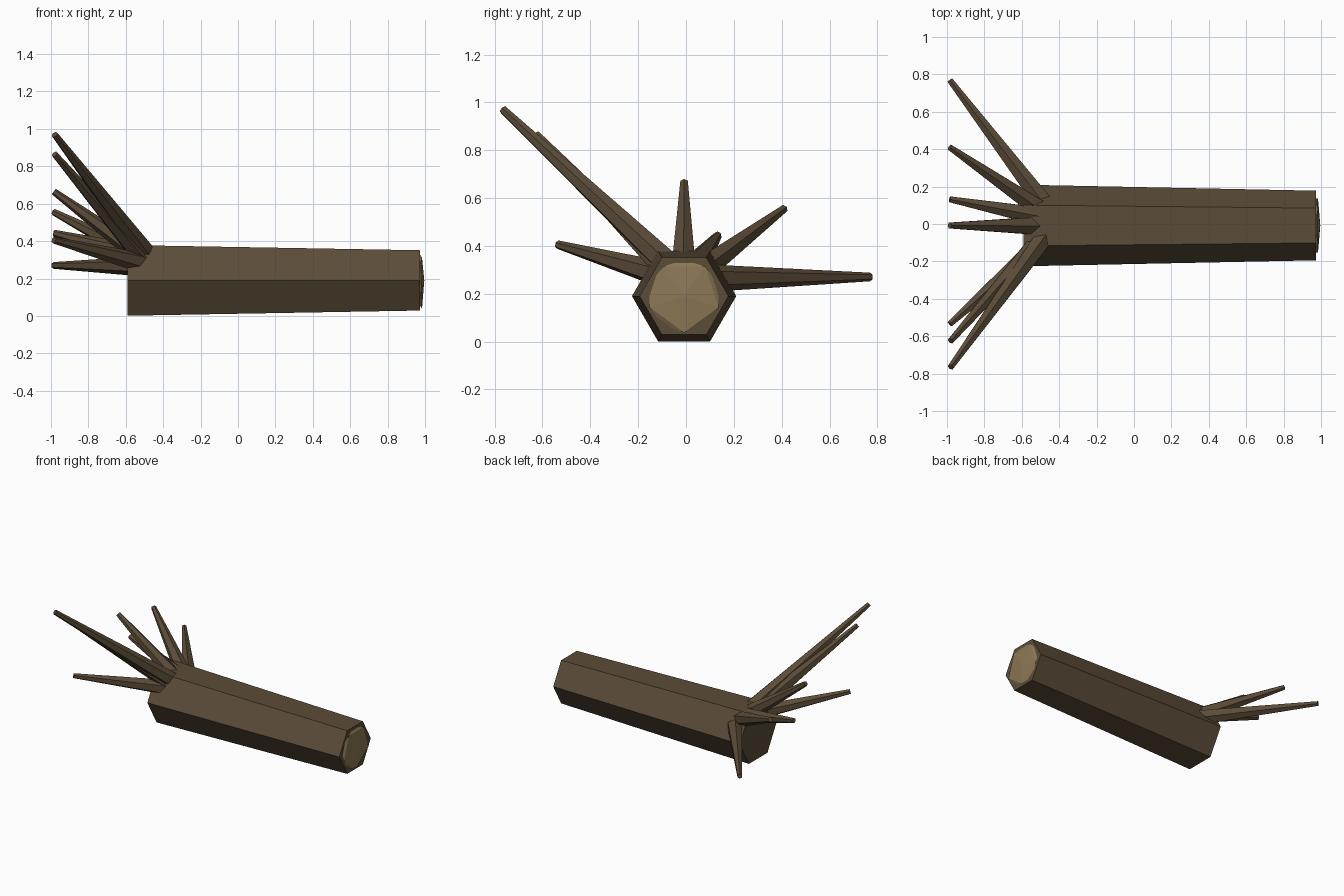
import bpy, bmesh, math
from mathutils import Vector, Matrix

if "Cube" in bpy.data.objects:
    bpy.data.objects.remove(bpy.data.objects["Cube"])


def material(name, colour):
    m = bpy.data.materials.new(name)
    m.diffuse_color = (*colour, 1)
    m.use_nodes = True
    m.node_tree.nodes["Principled BSDF"].inputs["Base Color"].default_value = m.diffuse_color
    return m


bark = material("bark brown", (0.105, 0.072, 0.040))
wood = material("cut wood", (0.262, 0.188, 0.090))


def finish(bm, name, mat):
    me = bpy.data.meshes.new(name)
    bm.to_mesh(me)
    bm.free()
    me.materials.append(mat)
    ob = bpy.data.objects.new(name, me)
    bpy.context.collection.objects.link(ob)
    return ob


def tapered(name, start, end, r1, r2, mat, spin=0.0):
    """Six-sided tapered bar between two points."""
    a, b = Vector(start), Vector(end)
    d = b - a
    bm = bmesh.new()
    rot = d.to_track_quat('Z', 'Y').to_matrix().to_4x4()
    mtx = Matrix.Translation((a + b) / 2) @ rot @ Matrix.Rotation(spin, 4, 'Z')
    bmesh.ops.create_cone(bm, cap_ends=True, segments=6, radius1=r1,
                          radius2=r2, depth=d.length, matrix=mtx)
    return finish(bm, name, mat)


# Trunk: hexagon with flat top and bottom, corners pointing to the sides
CY, CZ = -0.008, 0.19
bm = bmesh.new()
mtx = (Matrix.Translation((0.191, CY, CZ)) @ Matrix.Rotation(math.pi / 2, 4, 'Y')
       @ Matrix.Rotation(math.pi / 2, 4, 'Z'))
bmesh.ops.create_cone(bm, cap_ends=True, segments=6, radius1=0.218,
                      radius2=0.186, depth=1.566, matrix=mtx)
# keep corners on the y axis whatever the primitive's start angle is
if max(v.co.z for v in bm.verts) > CZ + 0.2:
    bmesh.ops.rotate(bm, verts=bm.verts, cent=(0, CY, CZ),
                     matrix=Matrix.Rotation(math.pi / 6, 3, 'X'))
finish(bm, "trunk", bark)

# Cut end: flattened faceted dome
bm = bmesh.new()
mtx = (Matrix.Translation((0.974, CY, CZ)) @ Matrix.Diagonal((0.022, 0.17, 0.17, 1))
       @ Matrix.Rotation(math.pi / 2, 4, 'Y'))
bmesh.ops.create_icosphere(bm, subdivisions=1, radius=1, matrix=mtx)
finish(bm, "cut_end", wood)

# Roots: (base, tip) pairs fanning out of the left end
roots = [
    ((-0.48, -0.07, 0.32), (-0.98, -0.765, 0.97)),
    ((-0.50, -0.08, 0.30), (-0.98, -0.625, 0.865)),
    ((-0.50, -0.10, 0.28), (-0.985, -0.535, 0.405)),
    ((-0.50, -0.01, 0.31), (-0.985, -0.008, 0.665)),
    ((-0.50, 0.04, 0.32), (-0.985, 0.132, 0.443)),
    ((-0.49, 0.07, 0.30), (-0.985, 0.410, 0.555)),
    ((-0.49, 0.12, 0.265), (-0.985, 0.770, 0.27)),
]
for i, (base, tip) in enumerate(roots):
    tapered(f"root_{i + 1}", base, tip, 0.056, 0.018, bark)
